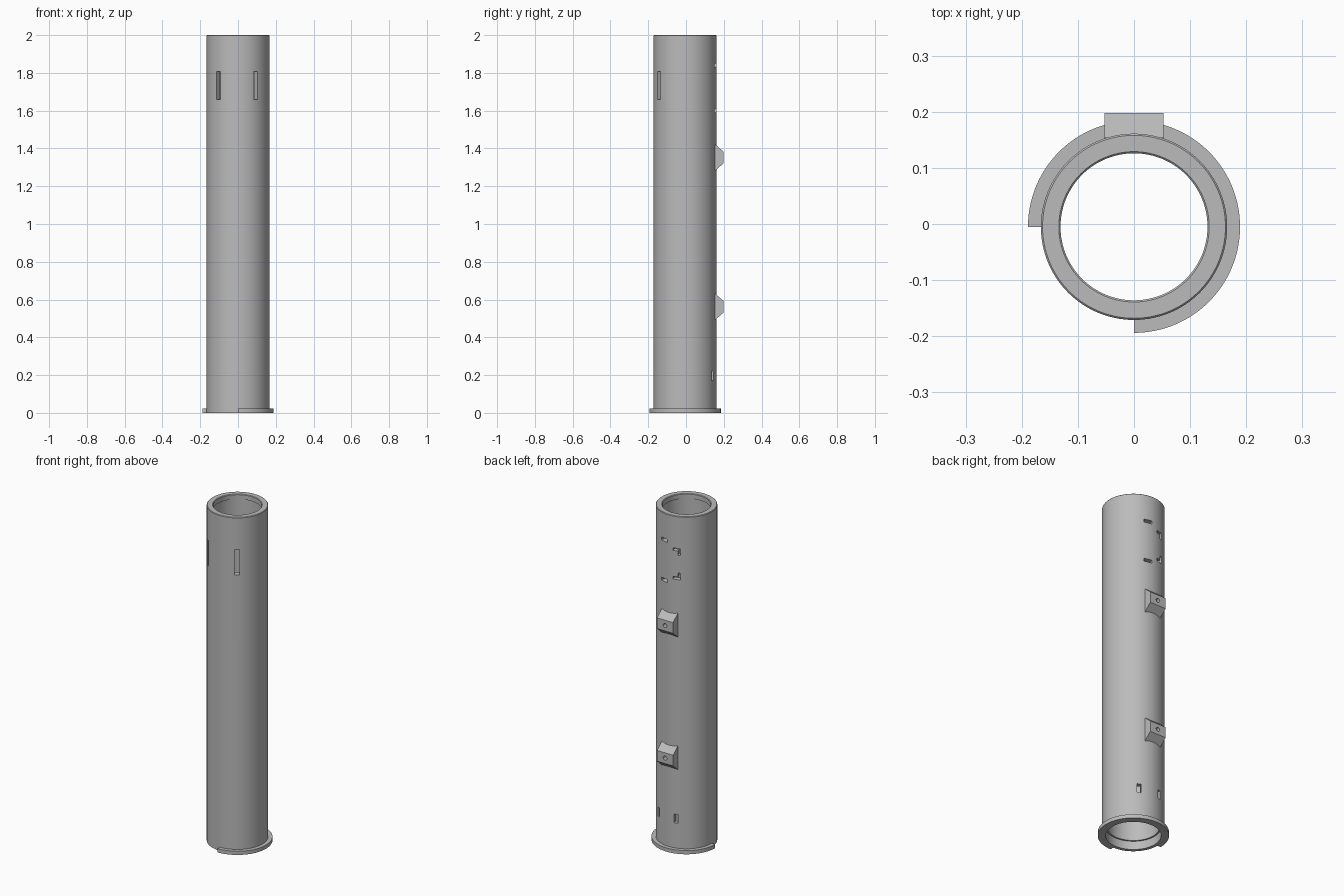
import bpy, bmesh, math
from mathutils import Matrix, Vector

if "Cube" in bpy.data.objects:
    bpy.data.objects.remove(bpy.data.objects["Cube"])

CY = -0.005          # tube axis offset in y
R = 0.166            # tube outer radius
SEG = 128

grey = bpy.data.materials.new("light_grey")
grey.diffuse_color = (0.5, 0.5, 0.5, 1)
grey.use_nodes = True
grey.node_tree.nodes["Principled BSDF"].inputs["Base Color"].default_value = grey.diffuse_color


def make(name, bm):
    bmesh.ops.recalc_face_normals(bm, faces=bm.faces[:])
    me = bpy.data.meshes.new(name)
    bm.to_mesh(me)
    bm.free()
    ob = bpy.data.objects.new(name, me)
    ob.location = (0, CY, 0)
    me.materials.append(grey)
    bpy.context.collection.objects.link(ob)
    return ob


def lathe(name, profile, start=0, sweep=360, seg=SEG):
    """Sweep a closed (radius, z) profile around the tube axis."""
    bm = bmesh.new()
    full = sweep == 360
    rings = []
    for i in range(seg if full else seg + 1):
        a = math.radians(start + sweep * i / seg)
        rings.append([bm.verts.new((r * math.cos(a), r * math.sin(a), z)) for r, z in profile])
    n = len(profile)
    for i in range(seg):
        a, b = rings[i], rings[(i + 1) % len(rings)]
        for k in range(n):
            bm.faces.new((a[k], b[k], b[(k + 1) % n], a[(k + 1) % n]))
    if not full:
        bm.faces.new(rings[0])
        bm.faces.new(rings[-1])
    return make(name, bm)


def cut(ob, cutter):
    mod = ob.modifiers.new("cut", 'BOOLEAN')
    mod.operation = 'DIFFERENCE'
    mod.solver = 'EXACT'
    mod.object = cutter
    bpy.context.view_layer.objects.active = ob
    bpy.ops.object.modifier_apply(modifier=mod.name)
    bpy.data.objects.remove(cutter)


def slot(ob, angle, z, width, height):
    """Radial slot through the wall; angle is from the back (+y) towards +x."""
    bm = bmesh.new()
    rot = Matrix.Rotation(-math.radians(angle), 4, 'Z')
    bmesh.ops.create_cube(bm, size=1, matrix=rot @ Matrix.Translation((0, 0.15, z))
                          @ Matrix.Diagonal((width, 0.09, height, 1)))
    cut(ob, make("slot_cutter", bm))


def bolt_hole(ob, z):
    bm = bmesh.new()
    bmesh.ops.create_cone(bm, cap_ends=True, segments=24, radius1=0.012, radius2=0.012, depth=0.14,
                          matrix=Matrix.Translation((0, 0.17, z)) @ Matrix.Rotation(math.pi / 2, 4, 'X'))
    cut(ob, make("hole_cutter", bm))


# tube with a lip at the top and a counterbore at the bottom
tube = lathe("tube", [(R, 0), (R, 1.997), (R - 0.003, 2), (0.134, 2), (0.131, 1.997), (0.131, 1.97),
                      (0.138, 1.97), (0.138, 0.05), (0.147, 0.05), (0.147, 0)])

# three-quarter flange at the foot
flange = lathe("foot_flange", [(0.1655, 0), (0.189, 0), (0.189, 0.022), (0.1655, 0.022)], -90, 270, 96)

# tall front slots
slot(tube, 180 - 34, 1.733, 0.028, 0.15)
slot(tube, 180 + 39, 1.733, 0.028, 0.15)

# upper back: straight slots on one side, corner slots on the other
for z in (1.60, 1.84):
    slot(tube, 11.5, z, 0.048, 0.018)
for z, side in ((1.80, -1), (1.63, 1)):
    slot(tube, -16, z, 0.042, 0.016)
    slot(tube, -21.3, z + side * 0.012, 0.013, 0.04)

# lower back slots
for a in (29.5, -15):
    slot(tube, a, 0.197, 0.022, 0.052)

# wedge mounting blocks with bolt holes
side_profile = [(0.145, -0.07), (0.159, -0.07), (0.2025, -0.032),
                (0.2025, 0.032), (0.159, 0.07), (0.145, 0.07)]
blocks = []
for label, zc in (("lower", 0.562), ("upper", 1.352)):
    bm = bmesh.new()
    face = bm.faces.new([bm.verts.new((-0.053, y, zc + z)) for y, z in side_profile])
    ext = bmesh.ops.extrude_face_region(bm, geom=[face])
    bmesh.ops.translate(bm, vec=Vector((0.106, 0, 0)),
                        verts=[v for v in ext["geom"] if isinstance(v, bmesh.types.BMVert)])
    block = make(label + "_mounting_block", bm)
    bolt_hole(block, zc)
    bolt_hole(tube, zc)
    blocks.append(block)

# smooth the round surfaces, keep edges sharp
for ob in [tube, flange] + blocks:
    bpy.ops.object.select_all(action='DESELECT')
    ob.select_set(True)
    bpy.context.view_layer.objects.active = ob
    bpy.ops.object.shade_smooth_by_angle(angle=math.radians(30))
